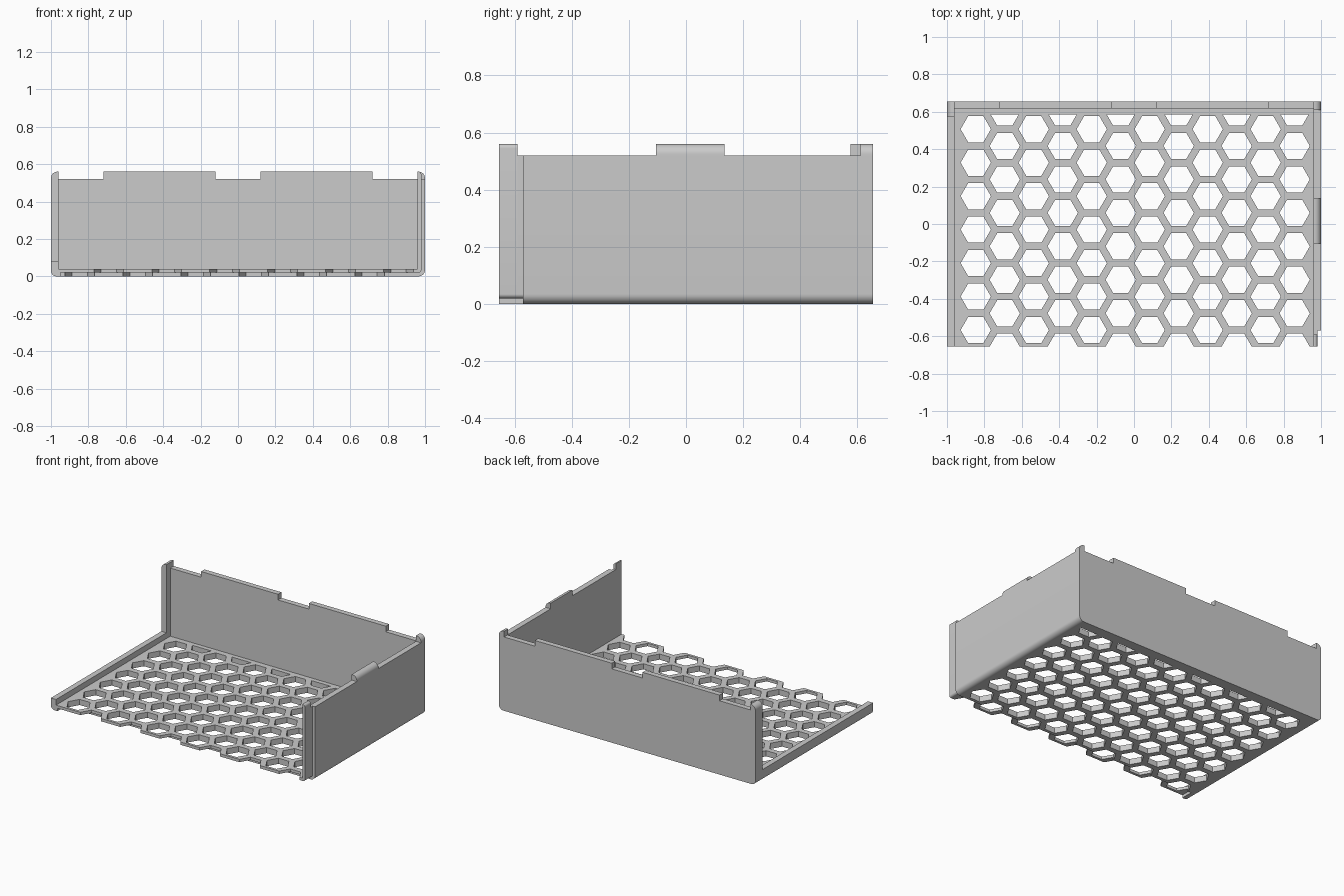
import bpy, bmesh, math
from mathutils import Vector

if "Cube" in bpy.data.objects:
    bpy.data.objects.remove(bpy.data.objects["Cube"])

grey = bpy.data.materials.new("plain grey")
grey.diffuse_color = (0.6, 0.6, 0.6, 1)
grey.use_nodes = True
grey.node_tree.nodes["Principled BSDF"].inputs["Base Color"].default_value = grey.diffuse_color


def prism(bm, pts, axis, a, b):
    """Extrude a 2D outline along one axis from a to b."""
    def place(p, t):
        q = list(p)
        q.insert("xyz".index(axis), t)
        return bm.verts.new(Vector(q))
    lo = [place(p, a) for p in pts]
    hi = [place(p, b) for p in pts]
    n = len(pts)
    bm.faces.new(lo)
    bm.faces.new(hi)
    for i in range(n):
        j = (i + 1) % n
        bm.faces.new((lo[i], lo[j], hi[j], hi[i]))


def make(name, solids):
    bm = bmesh.new()
    for s in solids:
        prism(bm, *s)
    bmesh.ops.recalc_face_normals(bm, faces=bm.faces)
    me = bpy.data.meshes.new(name)
    bm.to_mesh(me)
    bm.free()
    me.materials.append(grey)
    ob = bpy.data.objects.new(name, me)
    bpy.context.collection.objects.link(ob)
    return ob


def smooth(ob):
    bpy.ops.object.select_all(action='DESELECT')
    ob.select_set(True)
    bpy.context.view_layer.objects.active = ob
    bpy.ops.object.shade_smooth_by_angle(angle=math.radians(30))


def arc(cx, cz, r, a0, a1, n=8):
    return [(cx + r * math.cos(math.radians(a0 + (a1 - a0) * i / n)),
             cz + r * math.sin(math.radians(a0 + (a1 - a0) * i / n))) for i in range(n + 1)]


def rect(a, b, c, d):
    return [(a, c), (b, c), (b, d), (a, d)]


FRONT, LAP, BACK = -0.655, -0.57, 0.655
TOP, TAB, T = 0.52, 0.56, 0.04

# Honeycomb floor with a thinner lap along the front edge
floor = make("floor", [([(LAP, 0), (0.585, 0), (0.585, T), (FRONT, T), (FRONT, 0.02), (LAP, 0.02)],
                        "x", -0.95, 0.95)])
holes = []
for col in range(12):
    cx = -0.846 + col * 0.155
    cy0 = 0.507 + (0.0895 if col % 2 else 0)
    for row in range(8 if col % 2 else 7):
        cy = cy0 - row * 0.179
        holes.append(([(cx + 0.081 * math.cos(k * math.pi / 3),
                        cy + 0.081 * math.sin(k * math.pi / 3)) for k in range(6)], "z", -0.1, 0.1))
cutter = make("hex_cutter", holes)
cutter.hide_render = True
mod = floor.modifiers.new("holes", 'BOOLEAN')
mod.operation = 'DIFFERENCE'
mod.solver = 'EXACT'
mod.object = cutter
bpy.context.view_layer.objects.active = floor
floor.select_set(True)
bpy.ops.object.modifier_apply(modifier=mod.name)
bpy.data.objects.remove(cutter)

# Back wall with two raised tabs, and the solid floor rim in front of it
half = [(0.12, TOP), (0.12, TAB), (0.72, TAB), (0.72, TOP), (0.96, TOP), (0.96, 0)]
outline = half + [(-x, z) for x, z in reversed(half)]
make("back_wall", [(outline, "y", 0.617, BACK)])
make("floor_rim", [(rect(0.585, 0.617, 0, T), "x", -0.95, 0.95)])

# Right wall with rounded bottom edge
wall = [(0.95, 0)] + arc(0.965, 0.035, 0.035, -90, 0) + [(1, TOP), (0.96, TOP), (0.96, T), (0.95, T)]
smooth(make("right_wall", [(wall, "y", LAP, BACK)]))

# Rounded tab and back corner on top of the right wall
cap = [(0.96, TOP), (1, TOP)] + arc(0.965, TAB - 0.035, 0.035, 0, 90) + [(0.96, TAB)]
smooth(make("right_wall_tabs", [(cap, "y", -0.105, 0.135), (cap, "y", 0.61, BACK)]))

# Thin front post of the right wall, stepped in from outside
foot = [(0.95, 0.02)] + arc(0.965, 0.035, 0.015, -90, 0)
low = foot + [(0.98, TOP), (0.96, TOP), (0.96, T), (0.95, T)]
high = foot + arc(0.965, TAB - 0.015, 0.015, 0, 90) + [(0.96, TAB), (0.96, T), (0.95, T)]
smooth(make("right_front_post", [(high, "y", FRONT, -0.59), (low, "y", -0.59, LAP)]))

# Low lip along the open left side
lip = [(-0.95, 0), (-0.95, T), (-0.96, T), (-0.96, 0.08), (-1, 0.08)] + arc(-0.97, 0.03, 0.03, 180, 270)
smooth(make("left_lip", [(lip, "y", FRONT, BACK)]))

# Back left corner post
post = [(-0.96, 0.08), (-0.96, TAB)] + arc(-0.965, TAB - 0.035, 0.035, 90, 180) + [(-1, 0.08)]
smooth(make("left_back_post", [(post, "y", 0.575, BACK)]))
